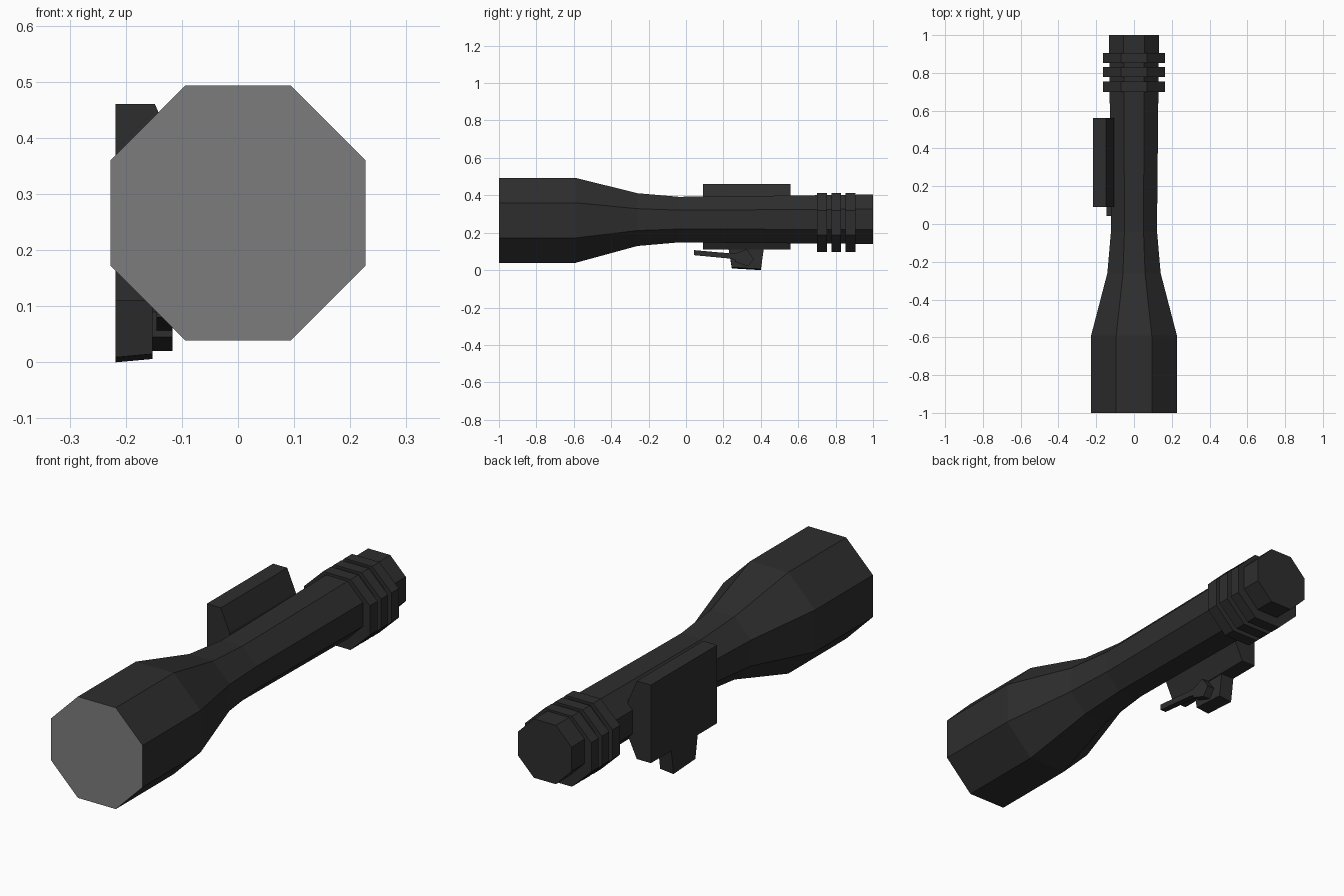
import bpy, bmesh, math

if "Cube" in bpy.data.objects:
    bpy.data.objects.remove(bpy.data.objects["Cube"])


def material(name, v):
    m = bpy.data.materials.new(name)
    m.diffuse_color = (v, v, v, 1)
    m.use_nodes = True
    m.node_tree.nodes["Principled BSDF"].inputs["Base Color"].default_value = m.diffuse_color
    return m


BLACK = material("matte black", 0.027)
GREY = material("lens grey", 0.2)


def loft(name, rings):
    """Skin a list of equal-length closed rings and cap both ends."""
    bm = bmesh.new()
    loops = [[bm.verts.new(p) for p in ring] for ring in rings]
    n = len(loops[0])
    for a, b in zip(loops, loops[1:]):
        for i in range(n):
            j = (i + 1) % n
            bm.faces.new((a[i], a[j], b[j], b[i]))
    bm.faces.new(loops[0])
    bm.faces.new(loops[-1])
    bmesh.ops.recalc_face_normals(bm, faces=bm.faces)
    me = bpy.data.meshes.new(name)
    bm.to_mesh(me)
    bm.free()
    me.materials.append(BLACK)
    ob = bpy.data.objects.new(name, me)
    bpy.context.collection.objects.link(ob)
    return ob


def octagon(y, half_x, half_z, cz):
    k = 1 / math.cos(math.pi / 8)
    angles = [math.pi / 8 + i * math.pi / 4 for i in range(8)]
    return [(half_x * k * math.cos(a), y, cz + half_z * k * math.sin(a)) for a in angles]


def prism_x(name, profile, x0, x1):
    return loft(name, [[(x, y, z) for y, z in profile] for x in (x0, x1)])


# Octagonal torch body with flared head
sections = [(-1, 0.227, 0.266), (-0.59, 0.227, 0.266), (-0.26, 0.141, 0.27),
            (-0.04, 0.122, 0.27), (0.1, 0.123, 0.27), (1, 0.132, 0.272)]
body = loft("torch_body", [octagon(y, h, h, cz) for y, h, cz in sections])

# Lens is the front cap of the head
body.data.materials.append(GREY)
for f in body.data.polygons:
    if f.normal.y < -0.9 and f.center.y < -0.99:
        f.material_index = 1

# Grip rings near the tail
for i, (y0, y1) in enumerate([(0.70, 0.755), (0.778, 0.83), (0.853, 0.905)]):
    loft(f"grip_ring_{i + 1}", [octagon(y, 0.164, 0.158, 0.254) for y in (y0, y1)])

# Mounting plate on the left side, bevelled toward the body
plate = [(-0.218, 0.11), (-0.148, 0.11), (-0.105, 0.2), (-0.105, 0.36),
         (-0.148, 0.46), (-0.218, 0.46)]
loft("mount_plate", [[(x, y, z) for x, z in plate] for y in (0.09, 0.56)])

# Clamp foot under the plate, slightly tilted underside
foot = [(0.225, 0.13), (0.245, 0.012), (0.4, 0.003), (0.418, 0.13)]
clamp = prism_x("clamp_foot", foot, -0.218, -0.152)
for v in clamp.data.vertices:
    if v.co.z < 0.05:
        v.co.z += 0.003 if v.co.x > -0.2 else -0.003

# Five-sided pivot nut and locking lever
nut = [(0.265, 0.09), (0.325, 0.112), (0.362, 0.06), (0.332, 0.02), (0.262, 0.045)]
prism_x("pivot_nut", nut, -0.16, -0.117)
lever = [(0.042, 0.107), (0.23, 0.09), (0.3, 0.09), (0.3, 0.05), (0.23, 0.062), (0.042, 0.08)]
prism_x("locking_lever", lever, -0.145, -0.117)
